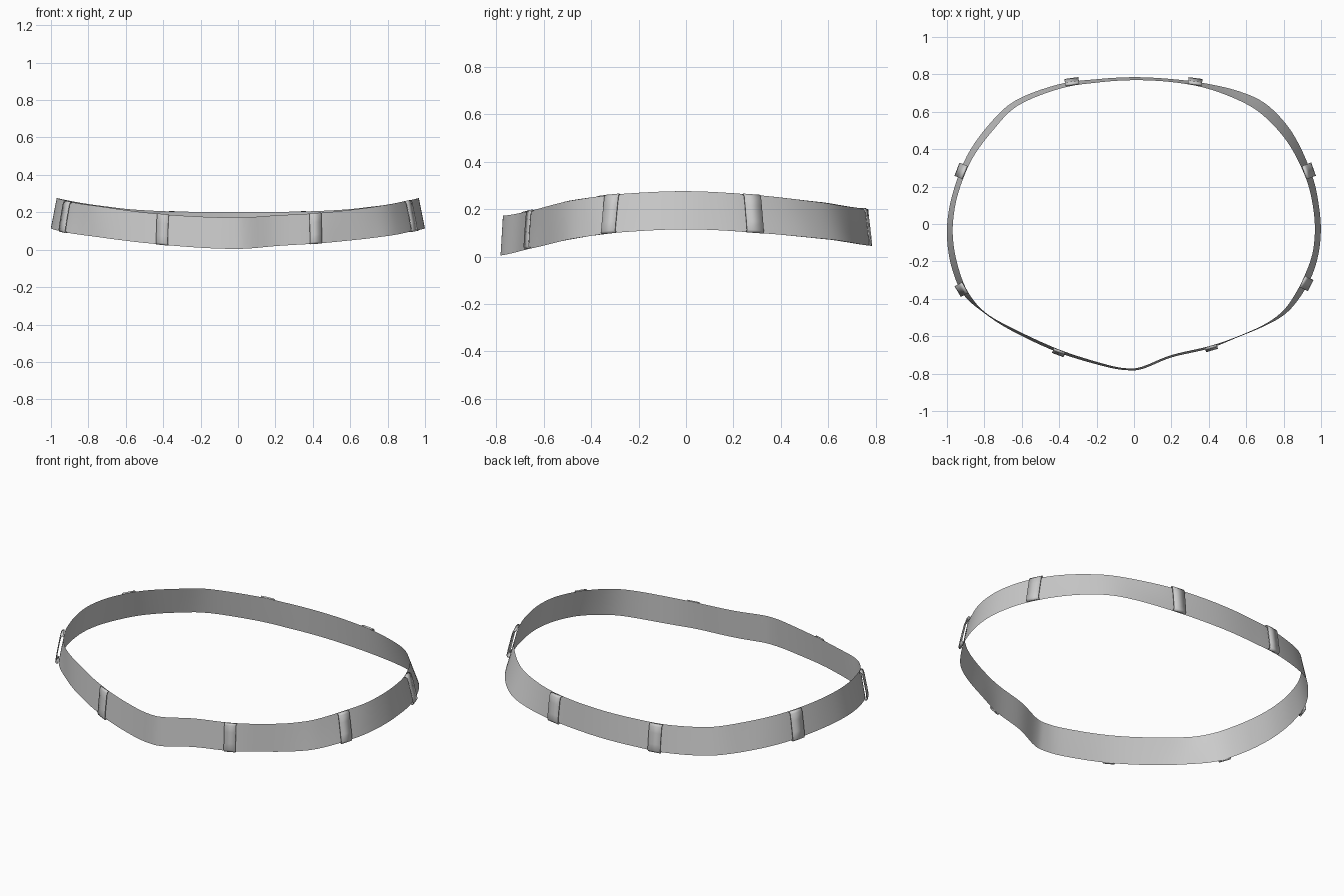
import bpy
from mathutils import Vector

if "Cube" in bpy.data.objects:
    bpy.data.objects.remove(bpy.data.objects["Cube"])

# Plan outline at mid height: x, y, outward lean of the lower edge
OUTLINE = [
    (-0.03, -0.777, .005), (0.05, -0.767, .006), (0.2, -0.707, .006), (0.4, -0.66, .006),
    (0.55, -0.605, .002), (0.7, -0.54, .004), (0.8, -0.475, .010), (0.87, -0.39, .015),
    (0.93, -0.28, .018), (0.97, -0.16, .016), (0.983, -0.03, .016), (0.972, 0.1, .016),
    (0.94, 0.24, .018), (0.87, 0.4, .022), (0.79, 0.52, .027), (0.68, 0.625, .028),
    (0.55, 0.69, .022), (0.38, 0.74, .012), (0.2, 0.767, .008), (0, 0.777, .008),
    (-0.2, 0.765, .009), (-0.4, 0.735, .012), (-0.63, 0.645, .015), (-0.77, 0.51, .018),
    (-0.88, 0.355, .016), (-0.95, 0.18, .014), (-0.981, 0.03, .015), (-0.982, -0.1, .016),
    (-0.955, -0.24, .017), (-0.9, -0.37, .014), (-0.8, -0.473, .003), (-0.65, -0.565, .007),
    (-0.4, -0.68, .008), (-0.15, -0.757, .006)]
# Lower edge height and band height against y
RISE = [(-0.79, 0.003, .168), (-0.66, 0.032, .162), (-0.5, 0.07, .165), (-0.3, 0.1, .163),
        (0, 0.115, .161), (0.3, 0.1, .16), (0.6, 0.071, .157), (0.79, 0.044, .156)]


def catmull(a, b, c, d, t):
    return 0.5 * (2 * b + (c - a) * t + (2 * a - 5 * b + 4 * c - d) * t * t
                  + (3 * b - a - 3 * c + d) * t ** 3)


def rise(y):
    pts = [Vector(p) for p in RISE]
    y = min(max(y, RISE[0][0]), RISE[-1][0] - 1e-6)
    i = max(k for k in range(len(pts) - 1) if pts[k].x <= y)
    t = (y - pts[i].x) / (pts[i + 1].x - pts[i].x)
    r = catmull(pts[max(i - 1, 0)], pts[i], pts[i + 1], pts[min(i + 2, len(pts) - 1)], t)
    return r.y, r.z


def make_mesh(name, verts, faces):
    me = bpy.data.meshes.new(name)
    me.from_pydata(verts, [], faces)
    me.update()
    ob = bpy.data.objects.new(name, me)
    bpy.context.collection.objects.link(ob)
    bpy.ops.object.select_all(action='DESELECT')
    ob.select_set(True)
    bpy.context.view_layer.objects.active = ob
    bpy.ops.object.shade_smooth_by_angle()
    return ob


# Smooth closed path and its local frames
ctrl = [Vector(p) for p in OUTLINE]
n, SUB = len(ctrl), 5
path = [catmull(ctrl[i - 1], ctrl[i], ctrl[(i + 1) % n], ctrl[(i + 2) % n], k / SUB)
        for i in range(n) for k in range(SUB)]
N = len(path)
frames = []
for i, p in enumerate(path):
    tan = path[(i + 1) % N] - path[i - 1]
    tan = Vector((tan.x, tan.y, 0)).normalized()
    out = Vector((tan.y, -tan.x, 0))
    zb, h = rise(p.y)
    mid = Vector((p.x, p.y, 0))
    bottom = mid + out * p.z + Vector((0, 0, zb))
    top = mid - out * p.z + Vector((0, 0, zb + h))
    frames.append((bottom, top, tan, out))

# Waistband: thin leaning strip
ROWS = 5
verts = [b.lerp(t, r / (ROWS - 1)) for b, t, _, _ in frames for r in range(ROWS)]
faces = [(i * ROWS + r, (i + 1) % N * ROWS + r, (i + 1) % N * ROWS + r + 1, i * ROWS + r + 1)
         for i in range(N) for r in range(ROWS - 1)]
make_mesh("waistband", verts, faces)


# Belt loops: narrow straps standing off the band, open at both sides
def belt_loop(name, x, y, stand_off, width=0.066):
    i = min(range(N), key=lambda k: (path[k].x - x) ** 2 + (path[k].y - y) ** 2)
    b, t, tan, out = frames[i]
    shift = tan * (Vector((x, y, 0)) - Vector((path[i].x, path[i].y, 0))).dot(tan)
    slope = (frames[(i + 1) % N][0] - frames[i - 1][0]).normalized()
    shift += Vector((0, 0, slope.z * shift.dot(tan)))
    profile = [(0, 0.1), (-0.01, 0.6), (0.06, 0.95), (0.3, 1), (0.7, 1), (0.94, 0.95),
               (1.01, 0.6), (1.0, 0.1)]
    vs = []
    for s, o in profile:
        c = b.lerp(t, s) + out * (o * stand_off) + shift
        vs += [c - slope * width / 2, c + slope * width / 2]
    fs = [(2 * k, 2 * k + 1, 2 * k + 3, 2 * k + 2) for k in range(len(profile) - 1)]
    ob = make_mesh(name, vs, fs)
    mod = ob.modifiers.new("cloth", 'SOLIDIFY')
    mod.thickness = 0.005


belt_loop("front_loop_right", 0.412, -0.657, 0.016)
belt_loop("front_loop_left", -0.4, -0.68, 0.016)
belt_loop("side_front_loop_right", 0.915, -0.315, 0.02)
belt_loop("side_front_loop_left", -0.912, -0.345, 0.02)
belt_loop("side_back_loop_right", 0.925, 0.28, 0.022, 0.075)
belt_loop("side_back_loop_left", -0.915, 0.28, 0.022, 0.075)
belt_loop("back_loop_right", 0.325, 0.75, 0.022, 0.075)
belt_loop("back_loop_left", -0.33, 0.748, 0.022, 0.075)
